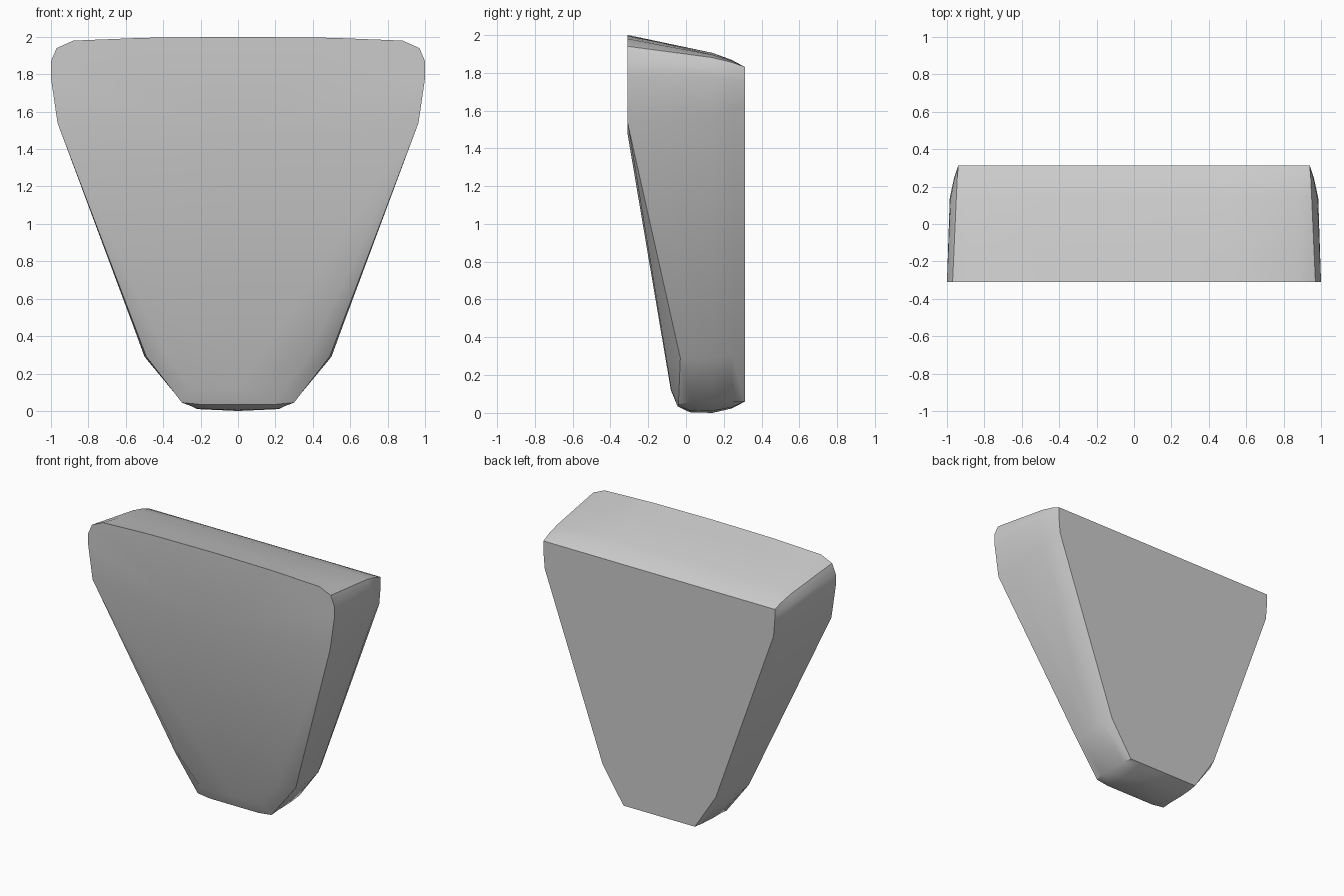
import bpy
import bmesh
import math
from mathutils import Vector

cube = bpy.data.objects.get("Cube")
if cube:
    bpy.data.objects.remove(cube)

# Half outlines from top centre, around the side, to bottom centre
MIDDLE_Y, BACK_Y = 0.14, 0.312
front_outline = [(0, -.31, 2), (.5, -.31, 1.995), (.88, -.31, 1.98), (.97, -.31, 1.94),
                 (1, -.31, 1.87), (1, -.31, 1.78), (.965, -.31, 1.54),
                 (.49, -.03, .29), (.3, -.04, .045), (.2, -.045, .035), (0, -.045, .035)]
middle_outline = [(0, 1.905), (.5, 1.905), (.88, 1.895), (.95, 1.88), (.98, 1.83),
                  (.985, 1.78), (.955, 1.57), (.5, .29), (.31, .06), (.22, .01), (0, 0)]
back_outline = [(0, 1.83), (.5, 1.83), (.9, 1.83), (.94, 1.83), (.94, 1.79),
                (.94, 1.75), (.93, 1.63), (.46, .32), (.29, .06), (.2, .06), (0, .06)]

front = [Vector(p) for p in front_outline]
middle = [Vector((x, MIDDLE_Y, z)) for x, z in middle_outline]
back = [Vector((x, BACK_Y, z)) for x, z in back_outline]


def blend(start, end, along, bulge):
    """Ring between two outlines: depth by one factor, shape by another."""
    ring = []
    for a, b in zip(start, end):
        p = a.lerp(b, bulge if a.z < 1 else (along + bulge) / 2)
        p.y = a.y + (b.y - a.y) * along
        ring.append(p)
    return ring


lower_front = blend(front, middle, 0.35, 0.9)
for p, a, b in zip(lower_front, front, middle):
    if a.z > 1:
        p.xyz = a.lerp(b, 0.35)
rear_round = blend(middle, back, 0.6, 0.4)

bm = bmesh.new()
rings = [[bm.verts.new(p) for p in ring]
         for ring in (front, lower_front, middle, rear_round, back)]

# Sides, top and bottom
for ring, following in zip(rings, rings[1:]):
    for i in range(len(ring) - 1):
        bm.faces.new((ring[i], ring[i + 1], following[i + 1], following[i]))

# Flat back
bm.faces.new(rings[-1])

# Front: upright band, sloping panel and bevelled border
rim = rings[0]
crease, panel_low, panel_mid, panel_side = [
    bm.verts.new(p) for p in ((0, -.31, 1.48), (0, -.08, .12),
                              (.25, -.078, .12), (.38, -.105, .29))]
for face in ((*rim[:7], crease),
             (crease, rim[6], panel_side, panel_mid, panel_low),
             (rim[6], rim[7], panel_side),
             (rim[7], rim[8], panel_mid, panel_side),
             (rim[8], rim[9], panel_mid),
             (rim[9], rim[10], panel_low, panel_mid)):
    bm.faces.new(face)

# Mirror to the other half
bmesh.ops.mirror(bm, geom=bm.verts[:] + bm.edges[:] + bm.faces[:],
                 axis='X', merge_dist=0.001)
bmesh.ops.remove_doubles(bm, verts=bm.verts, dist=0.0005)
bmesh.ops.recalc_face_normals(bm, faces=bm.faces)

mesh = bpy.data.meshes.new("tapered_block")
bm.to_mesh(mesh)
bm.free()
block = bpy.data.objects.new("tapered_block", mesh)
bpy.context.collection.objects.link(block)

# Plain grey finish
grey = bpy.data.materials.new("plain grey")
grey.use_nodes = True
colour = (0.6, 0.6, 0.6, 1)
grey.diffuse_color = colour
grey.node_tree.nodes["Principled BSDF"].inputs["Base Color"].default_value = colour
mesh.materials.append(grey)

# Smooth shading with crisp edges
bpy.ops.object.select_all(action='DESELECT')
block.select_set(True)
bpy.context.view_layer.objects.active = block
bpy.ops.object.shade_smooth_by_angle(angle=math.radians(35))
